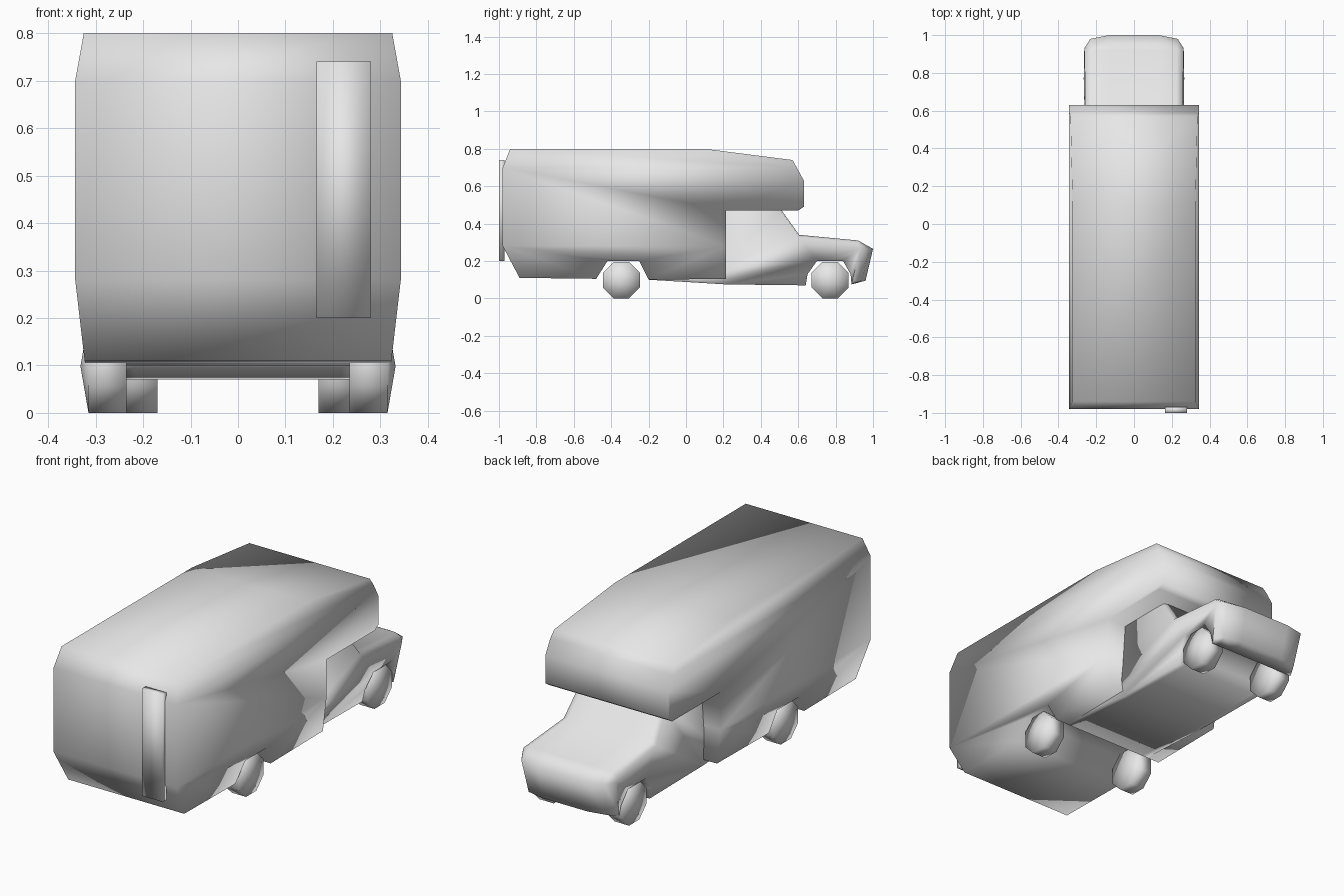
import bpy, bmesh, math
from mathutils import Vector

cube = bpy.data.objects.get("Cube")
if cube:
    bpy.data.objects.remove(cube, do_unlink=True)

grey = bpy.data.materials.new("light_grey")
grey.use_nodes = True
grey.diffuse_color = (0.8, 0.8, 0.8, 1)
grey.node_tree.nodes["Principled BSDF"].inputs["Base Color"].default_value = (0.8, 0.8, 0.8, 1)


def finish(bm, name):
    bmesh.ops.recalc_face_normals(bm, faces=bm.faces)
    mesh = bpy.data.meshes.new(name)
    bm.to_mesh(mesh)
    bm.free()
    mesh.materials.append(grey)
    for p in mesh.polygons:
        p.use_smooth = True
    ob = bpy.data.objects.new(name, mesh)
    bpy.context.collection.objects.link(ob)
    return ob


def extrude_profile(profile):
    """Side outline (y, z) swept across x from -1 to 1."""
    bm = bmesh.new()
    face = bm.faces.new([bm.verts.new((-1, y, z)) for y, z in profile])
    ext = bmesh.ops.extrude_face_region(bm, geom=[face], use_keep_orig=True)
    verts = [g for g in ext["geom"] if isinstance(g, bmesh.types.BMVert)]
    bmesh.ops.translate(bm, verts=verts, vec=(2, 0, 0))
    return bm


def cut(bm, co, normal):
    bmesh.ops.bisect_plane(bm, geom=bm.verts[:] + bm.edges[:] + bm.faces[:],
                           dist=1e-5, plane_co=Vector(co), plane_no=Vector(normal))


def half_width(z, table):
    """Linear lookup of half width at a height."""
    if z <= table[0][0]:
        return table[0][1]
    for (z0, w0), (z1, w1) in zip(table, table[1:]):
        if z <= z1:
            return w0 + (w1 - w0) * (z - z0) / (z1 - z0)
    return table[-1][1]


# Living compartment with overhang above the cab and rear wheel arch
body = extrude_profile([
    (-0.89, 0.11), (-0.98, 0.28), (-0.98, 0.70), (-0.94, 0.80), (0.10, 0.80),
    (0.57, 0.74), (0.63, 0.63), (0.63, 0.49), (0.60, 0.47), (0.215, 0.47),
    (0.215, 0.105), (-0.20, 0.10), (-0.25, 0.20), (-0.42, 0.20), (-0.48, 0.105)])
body_table = [(0.10, 0.322), (0.28, 0.343), (0.70, 0.343), (0.80, 0.325)]
for z in (0.28, 0.70):
    cut(body, (0, 0, z), (0, 0, 1))
for v in body.verts:
    v.co.x *= half_width(v.co.z, body_table)
finish(body, "camper_body")

# Cab with bonnet, front wheel arch and floor running back under the body
cab = extrude_profile([
    (-0.20, 0.10), (0.215, 0.075), (0.64, 0.07), (0.65, 0.13), (0.70, 0.20),
    (0.84, 0.20), (0.88, 0.13), (0.885, 0.075), (0.96, 0.095), (1.00, 0.265),
    (0.92, 0.31), (0.605, 0.34), (0.505, 0.48), (0.12, 0.48), (0.12, 0.15), (-0.20, 0.13)])
cab_table = [(0.07, 0.245), (0.20, 0.265), (0.30, 0.262), (0.48, 0.235)]
for x in (-0.88, -0.5, 0.5, 0.88):
    cut(cab, (x, 0, 0), (1, 0, 0))
for v in cab.verts:
    side = abs(v.co.x)
    if v.co.y > 0.95:
        v.co.y -= 0.07 if side > 0.95 else 0.02 if side > 0.8 else 0
    if side > 0.95 and v.co.y > 0.5 and v.co.z > 0.29:
        v.co.z -= 0.012
    v.co.x *= half_width(v.co.z, cab_table)
finish(cab, "cab")

# Rear ladder panel
ladder = bmesh.new()
bmesh.ops.create_cube(ladder, size=1)
for v in ladder.verts:
    v.co = (0.2225 + v.co.x * 0.115, -0.985 + v.co.y * 0.03, 0.47 + v.co.z * 0.54)
finish(ladder, "rear_ladder")


# Octagonal wheels with pointed hubs
def wheel(name, x_in, x_out, y, side):
    bm = bmesh.new()
    radius, sides = 0.106, 8
    rings = []
    for x in (x_in, x_out):
        rings.append([bm.verts.new((side * x,
                                    y + radius * math.cos(math.tau * (i + 0.5) / sides),
                                    0.098 + radius * math.sin(math.tau * (i + 0.5) / sides)))
                      for i in range(sides)])
    hubs = [bm.verts.new((side * (x_in + 0.015), y, 0.098)),
            bm.verts.new((side * (x_out + 0.017), y, 0.098))]
    for i in range(sides):
        j = (i + 1) % sides
        bm.faces.new((rings[0][i], rings[0][j], rings[1][j], rings[1][i]))
        for ring, hub in zip(rings, hubs):
            bm.faces.new((ring[i], ring[j], hub))
    finish(bm, name)


for side, label in ((1, "left"), (-1, "right")):
    wheel("rear_wheel_" + label, 0.235, 0.315, -0.345, side)
    wheel("front_wheel_" + label, 0.17, 0.25, 0.77, side)
